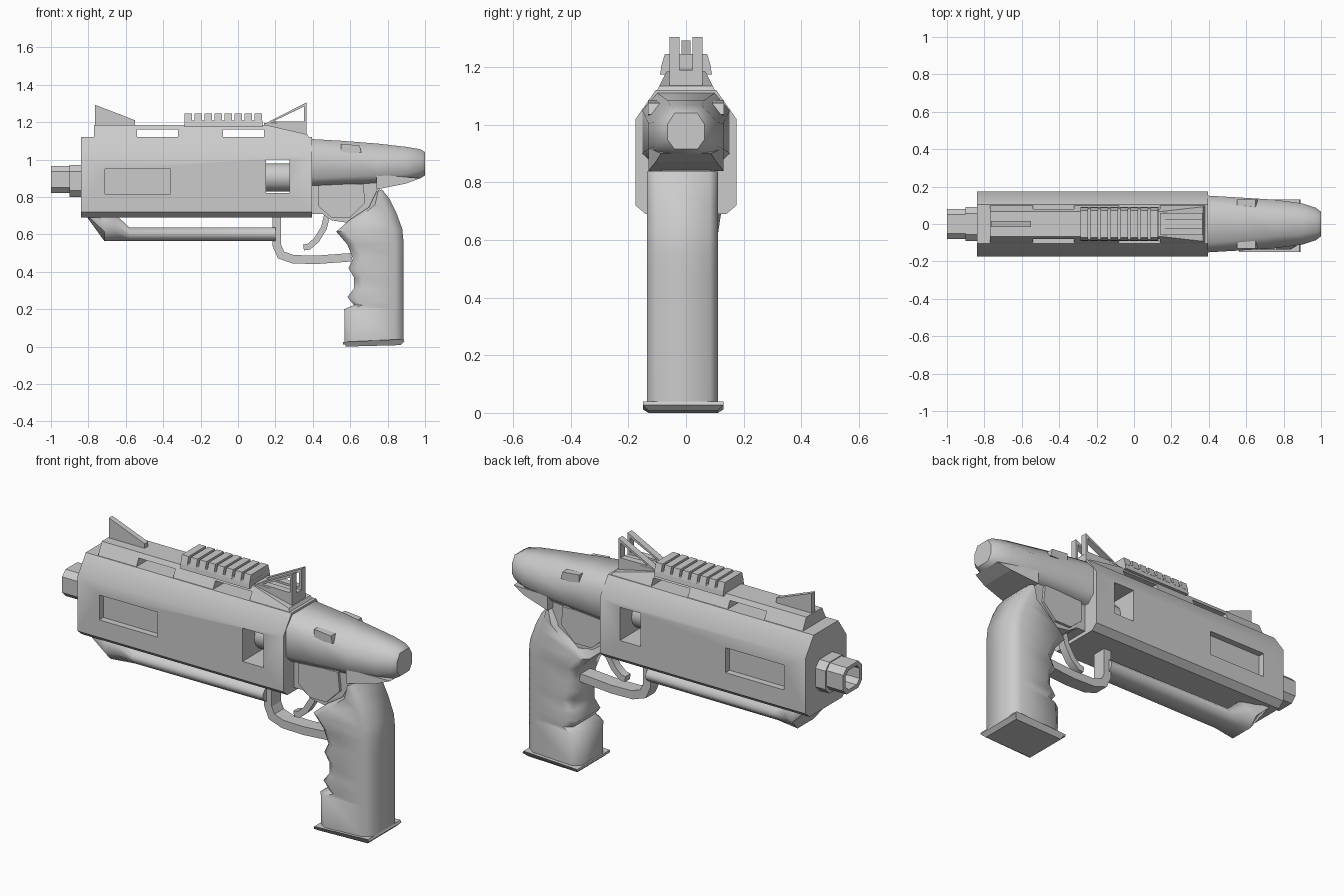
import bpy, bmesh, math
from mathutils import Vector

if "Cube" in bpy.data.objects:
    bpy.data.objects.remove(bpy.data.objects["Cube"])


def shade(ob, angle):
    bpy.ops.object.select_all(action='DESELECT')
    ob.select_set(True)
    bpy.context.view_layer.objects.active = ob
    bpy.ops.object.shade_smooth_by_angle(angle=math.radians(angle))


def make(name, verts, faces, smooth=None):
    me = bpy.data.meshes.new(name)
    bm = bmesh.new()
    vs = [bm.verts.new(v) for v in verts]
    for f in faces:
        bm.faces.new([vs[i] for i in f])
    bmesh.ops.recalc_face_normals(bm, faces=bm.faces)
    bm.to_mesh(me)
    bm.free()
    ob = bpy.data.objects.new(name, me)
    bpy.context.collection.objects.link(ob)
    if smooth:
        shade(ob, smooth)
    return ob


def loft(name, rings, closed=False, smooth=None):
    """Skin a list of equal-length rings, capping the ends unless closed."""
    n, m = len(rings[0]), len(rings)
    faces = []
    for r in range(m if closed else m - 1):
        a, b = r * n, (r + 1) % m * n
        faces += [(a + i, a + (i + 1) % n, b + (i + 1) % n, b + i) for i in range(n)]
    if not closed:
        faces += [tuple(range(n)), tuple(range((m - 1) * n, m * n))]
    return make(name, [v for r in rings for v in r], faces, smooth)


def prism(name, pts, width, y=0, smooth=None):
    """Extrude an xz profile across y; width is a half width or a function of x, z."""
    w = width if callable(width) else (lambda x, z: width)
    return loft(name, [[(x, y + s * w(x, z), z) for x, z in pts] for s in (-1, 1)], smooth=smooth)


def box(name, x0, x1, y0, y1, z0, z1):
    return prism(name, [(x0, z0), (x1, z0), (x1, z1), (x0, z1)], (y1 - y0) / 2, (y0 + y1) / 2)


def strip(name, path, thick, half, y=0, closed=False, smooth=None):
    """Bar of rectangular section following an xz path with mitred corners."""
    p = [Vector(q) for q in path]
    rings = []
    for i, q in enumerate(p):
        a = (q - p[i - 1]).normalized() if closed or i else None
        b = (p[(i + 1) % len(p)] - q).normalized() if closed or i < len(p) - 1 else None
        a, b = a or b, b or a
        t = (a + b).normalized()
        off = Vector((-t.y, t.x)) * thick / 2 / max(t.dot(a), 0.4)
        l, r = q + off, q - off
        rings.append([(l.x, y - half, l.y), (l.x, y + half, l.y),
                      (r.x, y + half, r.y), (r.x, y - half, r.y)])
    return loft(name, rings, closed, smooth)


def octagon(x, w, z0, z1, top, bot, ct, cb, y=0):
    """Chamfered cross-section: half width w, flat top/bot half widths, chamfer heights."""
    return [(x, y - bot, z0), (x, y + bot, z0), (x, y + w, z0 + cb), (x, y + w, z1 - ct),
            (x, y + top, z1), (x, y - top, z1), (x, y - w, z1 - ct), (x, y - w, z0 + cb)]


def cut(ob, cutter):
    m = ob.modifiers.new("cut", 'BOOLEAN')
    m.operation, m.solver, m.object = 'DIFFERENCE', 'EXACT', cutter
    bpy.context.view_layer.objects.active = ob
    bpy.ops.object.modifier_apply(modifier=m.name)
    bpy.data.objects.remove(cutter)


# Main housing with side pockets and a through window
body = loft("housing", [octagon(x, .175, .69, 1.12, .105, .14, .1, .03) for x in (-.84, .395)])
for s in (-1, 1):
    cut(body, box("pocket_cutter", -.71, -.36, s * .175 - .035, s * .175 + .035, .815, .95))
cut(body, box("window_cutter", .15, .275, -.3, .3, .82, 1.0))
shade(body, 40)

# Barrel seen through the window
loft("inner_barrel", [[(x, .075 * math.cos(a * math.pi / 6), .905 + .075 * math.sin(a * math.pi / 6))
                       for a in range(12)] for x in (.14, .285)], smooth=40)

# Hollow stepped muzzle
loft("muzzle_collar", [octagon(x, .09, .80, .97, .055, .055, .035, .035) for x in (-.9, -.83)])
loft("muzzle", [octagon(-.88, .08, .82, .965, .05, .05, .03, .03),
                octagon(-1, .08, .82, .965, .05, .05, .03, .03),
                octagon(-1, .06, .84, .945, .035, .035, .025, .025),
                octagon(-.9, .06, .84, .945, .035, .035, .025, .025)])

# Top rib with open slots under it
prism("top_rib", [(-.77, 1.11), (-.54, 1.11), (-.54, 1.16), (-.32, 1.16), (-.32, 1.11), (-.08, 1.11),
                  (-.08, 1.16), (.14, 1.16), (.14, 1.11), (.385, 1.11), (.37, 1.135), (.15, 1.185),
                  (-.77, 1.185)], lambda x, z: .105 - .5 * (z - 1.11))

# Toothed accessory rail
rail_w = lambda x, z: .09 - .3 * max(z - 1.19, 0)
prism("rail_base", [(-.285, 1.175), (.13, 1.175), (.13, 1.21), (-.285, 1.21)], rail_w)
for i in range(8):
    x = -.285 + i * .0535
    prism("rail_tooth", [(x, 1.2), (x + .04, 1.2), (x + .04, 1.245), (x, 1.245)], rail_w)

# Sights
prism("front_sight", [(-.765, 1.17), (-.55, 1.17), (-.55, 1.21), (-.765, 1.293)], .015)
for y in (-.04, .04):
    strip("rear_sight", [(.17, 1.2), (.359, 1.195), (.359, 1.294)], .014, .018, y, closed=True)
prism("rear_sight_foot", [(.14, 1.17), (.365, 1.125), (.365, 1.19), (.14, 1.195)], .058)

# Tapered rear receiver
loft("receiver", [octagon(.385, .152, .86, 1.11, .1, .11, .06, .04),
                  octagon(.56, .142, .868, 1.1, .085, .1, .07, .04),
                  octagon(.75, .13, .875, 1.085, .065, .09, .08, .04),
                  octagon(.9, .11, .885, 1.068, .055, .07, .06, .04),
                  octagon(.975, .085, .9, 1.055, .045, .05, .05, .04),
                  octagon(1.0, .065, .915, 1.04, .04, .04, .04, .035)], smooth=50)
for s in (-1, 1):
    prism("receiver_catch", [(.55, 1.03), (.66, 1.035), (.65, 1.075), (.55, 1.085)], .02, s * .112)
prism("tail_fin", [(.74, .84), (.9, .872), (.975, .9), (.74, .92)], lambda x, z: .13 - .25 * max(x - .8, 0))

# Trigger housing between receiver and grip
prism("trigger_housing", [(.39, .9), (.39, .71), (.45, .71), (.5, .675), (.6, .66), (.68, .7),
                          (.78, .88), (.76, .9)], .085)
prism("housing_side_plate", [(.43, .87), (.43, .75), (.5, .69), (.6, .69), (.68, .77), (.67, .87)], .1)

# Grip: front edge and back edge points per section, chamfered corners
rows = [(.57, .025, .885, .035), (.568, .2, .885, .2), (.62, .222, .885, .225), (.585, .265, .885, .265),
        (.62, .31, .885, .31), (.62, .37, .885, .37), (.59, .42, .885, .42), (.615, .47, .885, .48),
        (.585, .545, .885, .56), (.525, .615, .878, .63), (.6, .68, .845, .72), (.70, .745, .81, .79),
        (.74, .83, .77, .84)]


def grip_ring(fx, fz, bx, bz):
    d = min(.045, (bx - fx) * .3)
    k = (bz - fz) / (bx - fx)
    half = [(fx, .09), (fx + d, .123), (bx - d, .123), (bx, .095)]
    pts = half + [(x, -w) for x, w in reversed(half)]
    return [(x, w - .012, fz + k * (x - fx)) for x, w in pts]


loft("grip", [grip_ring(*r) for r in rows], smooth=60)
prism("grip_base", [(.575, .012), (.575, 0), (.87, .008), (.89, .028), (.885, .04), (.562, .025), (.562, .012)],
      lambda x, z: .14 if z > .01 else .12, -.01)

# Trigger and guard
strip("trigger_guard", [(.208, .72), (.208, .54), (.23, .49), (.295, .467), (.42, .464), (.61, .478)],
      .045, .04)
strip("trigger", [(.475, .7), (.46, .635), (.42, .57), (.38, .535), (.35, .53)], .032, .022, smooth=40)

# Under-barrel bar: wide front hook flowing into a slimmer tube
loft("under_bar", [octagon(x, w, z0, z1, w * .7, w * .6, c, c, -.005) for x, w, z0, z1, c in
                   [(-.82, .13, .71, .73, .005), (-.715, .115, .565, .72, .05), (-.66, .1, .565, .71, .05),
                    (-.58, .075, .565, .637, .025), (.2, .068, .565, .637, .025)]], smooth=50)
